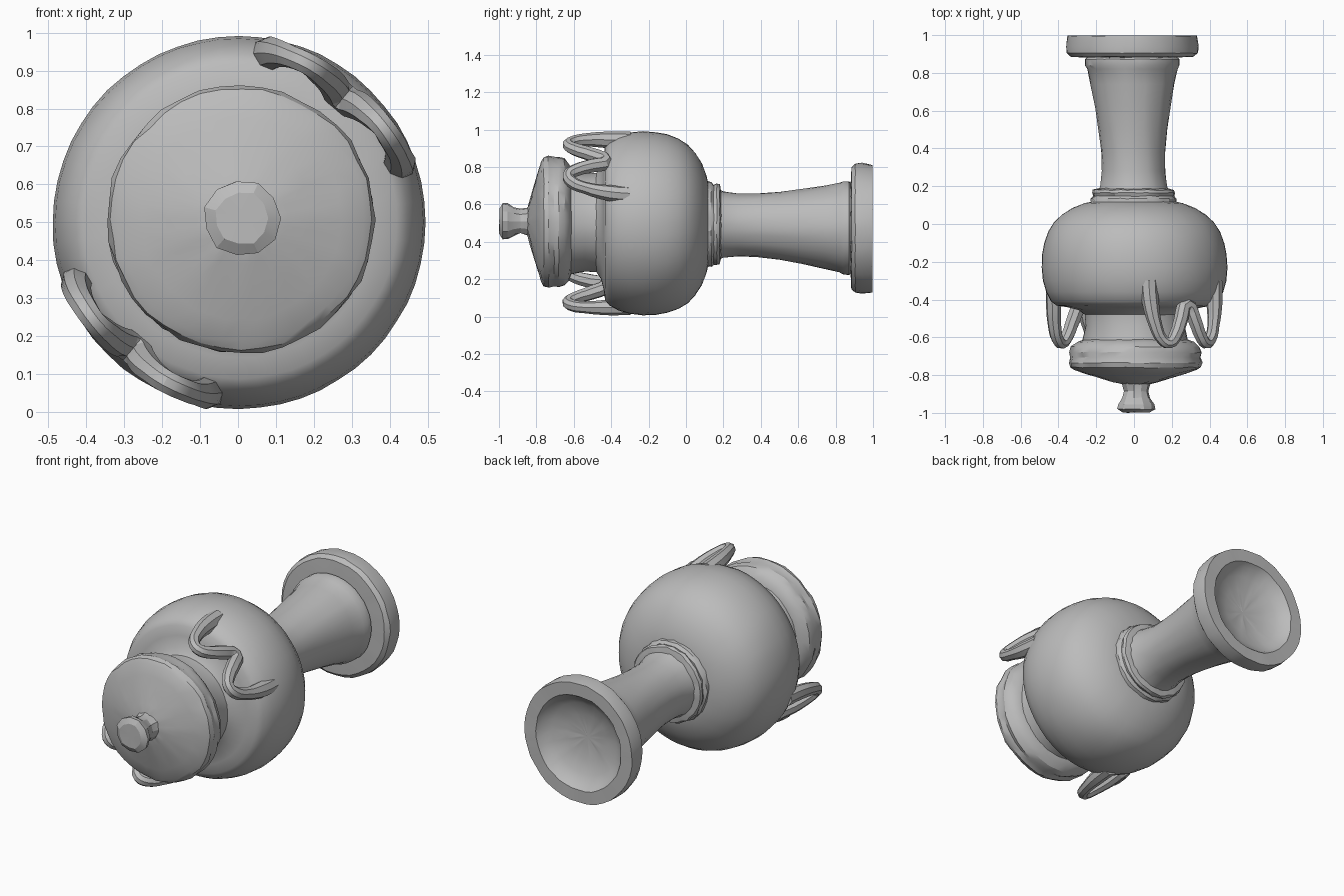
import bpy, bmesh, math, random
from mathutils import Vector

if "Cube" in bpy.data.objects:
    bpy.data.objects.remove(bpy.data.objects["Cube"])

random.seed(4)
SEGMENTS = 40

stone = bpy.data.materials.new("grey stone")
stone.diffuse_color = (0.5, 0.5, 0.5, 1)
stone.use_nodes = True
stone.node_tree.nodes["Principled BSDF"].inputs["Base Color"].default_value = stone.diffuse_color


def axis(y):
    """Centre line of the urn, drooping very slightly towards the foot."""
    return Vector((-0.011 * y, y, 0.496 - 0.015 * y - 0.012 * max(0, y) ** 2))


def finish(obj, angle=35):
    obj.data.materials.append(stone)
    bpy.ops.object.select_all(action='DESELECT')
    bpy.context.view_layer.objects.active = obj
    obj.select_set(True)
    bpy.ops.object.shade_smooth_by_angle(angle=math.radians(angle))


def lathe(name, profile, segments=SEGMENTS, wobble=0.0, angle=35):
    """Turn (y, radius) points around the centre line, closed at both ends."""
    bm = bmesh.new()
    rings = []
    for y, r in profile:
        ring = []
        for i in range(segments):
            a = 2 * math.pi * i / segments
            rr = r + random.uniform(-wobble, wobble)
            yy = y + random.uniform(-wobble, wobble) * 0.5
            ring.append(bm.verts.new(axis(yy) + Vector((rr * math.cos(a), 0, rr * math.sin(a)))))
        rings.append(ring)
    for a, b in zip(rings, rings[1:]):
        for i in range(segments):
            j = (i + 1) % segments
            bm.faces.new((a[i], a[j], b[j], b[i]))
    for ring, y in ((rings[0], profile[0][0]), (rings[-1], profile[-1][0])):
        tip = bm.verts.new(axis(y))
        for i in range(segments):
            bm.faces.new((ring[i], ring[(i + 1) % segments], tip))
    bmesh.ops.recalc_face_normals(bm, faces=bm.faces)
    mesh = bpy.data.meshes.new(name)
    bm.to_mesh(mesh)
    bm.free()
    obj = bpy.data.objects.new(name, mesh)
    bpy.context.collection.objects.link(obj)
    finish(obj, angle)


# Round body with its full shoulder and narrow neck
lathe("body", [(-0.68, 0.29), (-0.62, 0.28), (-0.54, 0.262), (-0.48, 0.265), (-0.455, 0.30),
               (-0.44, 0.36), (-0.432, 0.415), (-0.41, 0.443), (-0.36, 0.468), (-0.30, 0.485),
               (-0.23, 0.492), (-0.16, 0.488), (-0.10, 0.477), (-0.04, 0.455), (0.01, 0.423),
               (0.05, 0.38), (0.085, 0.325), (0.11, 0.26), (0.125, 0.19)],
      segments=56, wobble=0.0012)

# Lid with a rolled rim and a low dome
lathe("lid", [(-0.61, 0.27), (-0.625, 0.31), (-0.65, 0.338), (-0.68, 0.350), (-0.705, 0.345),
              (-0.735, 0.354), (-0.76, 0.345), (-0.772, 0.325), (-0.792, 0.265), (-0.815, 0.19),
              (-0.835, 0.12), (-0.845, 0.08), (-0.85, 0.05)], wobble=0.005, angle=28)

# Faceted knob
lathe("knob", [(-0.82, 0.092), (-0.85, 0.075), (-0.885, 0.066), (-0.92, 0.076), (-0.955, 0.098),
               (-0.98, 0.101), (-0.998, 0.07)], segments=11, wobble=0.004, angle=20)

# Ring between body and stem
lathe("collar", [(0.105, 0.19), (0.115, 0.228), (0.135, 0.226), (0.148, 0.212), (0.165, 0.22),
                 (0.18, 0.212), (0.192, 0.16)], wobble=0.005, angle=25)

# Flaring stem
lathe("stem", [(0.15, 0.195), (0.20, 0.178), (0.28, 0.168), (0.38, 0.170), (0.50, 0.182),
               (0.62, 0.200), (0.74, 0.222), (0.82, 0.238), (0.84, 0.25), (0.872, 0.25),
               (0.89, 0.23), (0.89, 0.2)], wobble=0.002)

# Foot disc with a hollow underside
lathe("foot", [(0.88, 0.22), (0.885, 0.325), (0.905, 0.346), (0.94, 0.350), (0.997, 0.343),
               (0.997, 0.272), (0.97, 0.252), (0.94, 0.205), (0.918, 0.13), (0.91, 0.05)],
      wobble=0.003, angle=30)

# Double-looped handles: (angle from the handle middle, distance out, y, thickness)
HALF = [(30, 0.450, -0.30, 1.35), (29, 0.456, -0.41, 1.25), (25.5, 0.462, -0.54, 1.0),
        (21, 0.461, -0.612, 0.95), (16, 0.459, -0.63, 0.95), (11, 0.453, -0.59, 1.0),
        (6, 0.445, -0.505, 1.1), (0, 0.432, -0.43, 1.25)]
LOOP = HALF + [(-a, r, y, w) for a, r, y, w in reversed(HALF[:-1])]


def handle(name, middle):
    curve = bpy.data.curves.new(name, 'CURVE')
    curve.dimensions = '3D'
    curve.bevel_depth = 0.034
    curve.bevel_resolution = 2
    curve.use_fill_caps = True
    spline = curve.splines.new('BEZIER')
    spline.resolution_u = 3
    spline.bezier_points.add(len(LOOP) - 1)
    for p, (a, r, y, w) in zip(spline.bezier_points, LOOP):
        t = math.radians(middle + a)
        p.co = (r * math.cos(t), y, 0.4975 + r * math.sin(t))
        p.handle_left_type = p.handle_right_type = 'AUTO'
        p.radius = w * random.uniform(0.93, 1.07)
    tmp = bpy.data.objects.new(name + "_path", curve)
    bpy.context.collection.objects.link(tmp)
    bpy.context.view_layer.update()
    mesh = bpy.data.meshes.new_from_object(tmp.evaluated_get(bpy.context.evaluated_depsgraph_get()))
    bpy.data.objects.remove(tmp)
    obj = bpy.data.objects.new(name, mesh)
    bpy.context.collection.objects.link(obj)
    finish(obj, 25)


handle("upper_handle", 50)
handle("lower_handle", 230)
